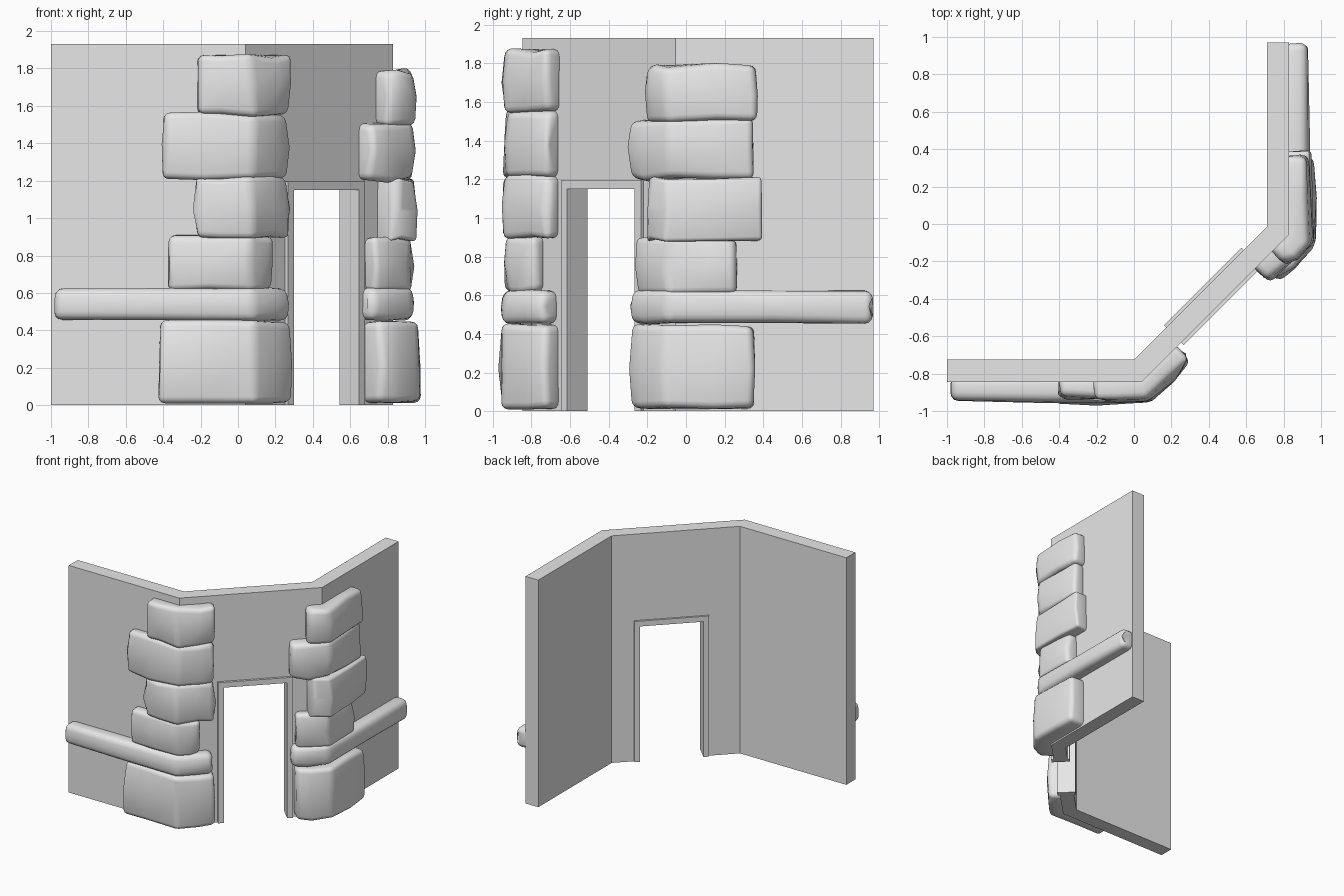
import bpy, bmesh, math, random
from mathutils import Vector

random.seed(4)
if "Cube" in bpy.data.objects:
    bpy.data.objects.remove(bpy.data.objects["Cube"])

grey = bpy.data.materials.new("plain_grey")
grey.use_nodes = True
grey.diffuse_color = (0.8, 0.8, 0.8, 1)
grey.node_tree.nodes["Principled BSDF"].inputs["Base Color"].default_value = (0.8, 0.8, 0.8, 1)


def finish(name, bm):
    bmesh.ops.recalc_face_normals(bm, faces=bm.faces)
    mesh = bpy.data.meshes.new(name)
    bm.to_mesh(mesh)
    bm.free()
    mesh.materials.append(grey)
    obj = bpy.data.objects.new(name, mesh)
    bpy.context.collection.objects.link(obj)
    return obj


def prism(name, outline, push):
    """Extrude a closed outline of 3D points along a vector."""
    bm = bmesh.new()
    face = bm.faces.new([bm.verts.new(p) for p in outline])
    extruded = bmesh.ops.extrude_face_region(bm, geom=[face])["geom"]
    moved = [v for v in extruded if isinstance(v, bmesh.types.BMVert)]
    bmesh.ops.translate(bm, verts=moved, vec=push)
    return finish(name, bm)


# Directions of the angled middle panel
LEFT_CORNER, RIGHT_CORNER = Vector((0.04, -0.845, 0)), Vector((0.83, -0.055, 0))
along = Vector((1, 1, 0)).normalized()
out = Vector((1, -1, 0)).normalized()
up = Vector((0, 0, 1))

# Three-panel wall
plan = [(-1, -0.845), LEFT_CORNER[:2], RIGHT_CORNER[:2], (0.83, 0.97),
        (0.71, 0.97), (0.71, -0.015), (0, -0.725), (-1, -0.725)]
wall = prism("wall", [(x, y, 0) for x, y in plan], up * 1.93)


def on_panel(s, z, depth):
    return LEFT_CORNER + along * s + out * depth + up * z


# Doorway cut through the middle panel
S0, S1, TOP, RIM = 0.345, 0.84, 1.15, 0.045
hole = [(S0 - 0.02, -0.1), (S1 + 0.02, -0.1), (S1 + 0.02, TOP + 0.02), (S0 - 0.02, TOP + 0.02)]
cutter = prism("door_cutter", [on_panel(s, z, 0.3) for s, z in hole], out * -0.6)
cutter.hide_render = True
cut = wall.modifiers.new("doorway", "BOOLEAN")
cut.object, cut.solver = cutter, "EXACT"
bpy.context.view_layer.objects.active = wall
bpy.ops.object.modifier_apply(modifier=cut.name)
bpy.data.objects.remove(cutter)

# Door frame
rim = [(S0 - RIM, 0), (S0, 0), (S0, TOP), (S1, TOP), (S1, 0),
       (S1 + RIM, 0), (S1 + RIM, TOP + RIM), (S0 - RIM, TOP + RIM)]
prism("door_frame", [on_panel(s, z, 0.02) for s, z in rim], out * -0.15)


def corner_block(name, corner, u1, n1, u2, z0, z1, a, b, t, rough, bevel):
    """Rounded stone wrapping a wall corner: length a on one side, b on the other."""
    bm = bmesh.new()
    miter = (n1 + out) / (1 + n1.dot(out))
    stations = [(u1 * a, n1, 0.9), (u1 * a * 0.5, n1, 1), (Vector(), miter, 1),
                (u2 * b * 0.5, out, 1), (u2 * b, out, 0.85)]
    rings = []
    zm = (z0 + z1) / 2
    for offset, normal, swell in stations:
        ring = []
        for depth, z in ((-0.03, z0), (t * 0.9, z0), (t, zm), (t * 0.88, z1), (-0.03, z1)):
            p = corner + offset + normal * depth * (swell if depth > 0 else 1) + up * z
            if depth > 0:
                p += Vector([random.uniform(-rough, rough) for _ in range(3)])
                p.z = max(p.z, 0.01)
            ring.append(bm.verts.new(p))
        rings.append(ring)
    for r, q in zip(rings, rings[1:]):
        for i in range(5):
            j = (i + 1) % 5
            bm.faces.new((r[i], r[j], q[j], q[i]))
    bm.faces.new(rings[0])
    bm.faces.new(rings[-1])
    bmesh.ops.recalc_face_normals(bm, faces=bm.faces)
    sharp = [e for e in bm.edges if e.calc_face_angle(0) > math.radians(38)]
    bmesh.ops.bevel(bm, geom=sharp, offset=bevel, segments=3, profile=0.5,
                    affect="EDGES", clamp_overlap=True)
    obj = finish(name, bm)
    obj.data.shade_smooth()
    obj.data.set_sharp_from_angle(angle=math.radians(50))


# Per block: bottom, top, long side, door side, thickness
left_blocks = [(0.01, 0.45, 0.46, 0.26, 0.115), (0.62, 0.91, 0.41, 0.15, 0.09),
               (0.90, 1.22, 0.26, 0.26, 0.10), (1.21, 1.56, 0.44, 0.26, 0.10),
               (1.55, 1.87, 0.26, 0.27, 0.11)]
right_blocks = [(0.01, 0.44, 0.41, 0.22, 0.15), (0.61, 0.89, 0.32, 0.21, 0.10),
                (0.88, 1.21, 0.44, 0.12, 0.125), (1.20, 1.51, 0.40, 0.26, 0.11),
                (1.50, 1.79, 0.42, 0.13, 0.12)]
sides = [("left_bank", LEFT_CORNER, Vector((-1, 0, 0)), Vector((0, -1, 0)), along, left_blocks),
         ("right_bank", RIGHT_CORNER, Vector((0, 1, 0)), Vector((1, 0, 0)), -along, right_blocks)]
for side, corner, u1, n1, u2, blocks in sides:
    for i, block in enumerate(blocks):
        corner_block(f"{side}_stone_{i + 1}", corner, u1, n1, u2, *block, 0.014, 0.035)
    # Long ledge between the base stone and the upper stones
    corner_block(f"{side}_ledge", corner, u1, n1, u2, 0.455, 0.625, 1.02, 0.25, 0.115, 0.006, 0.04)
